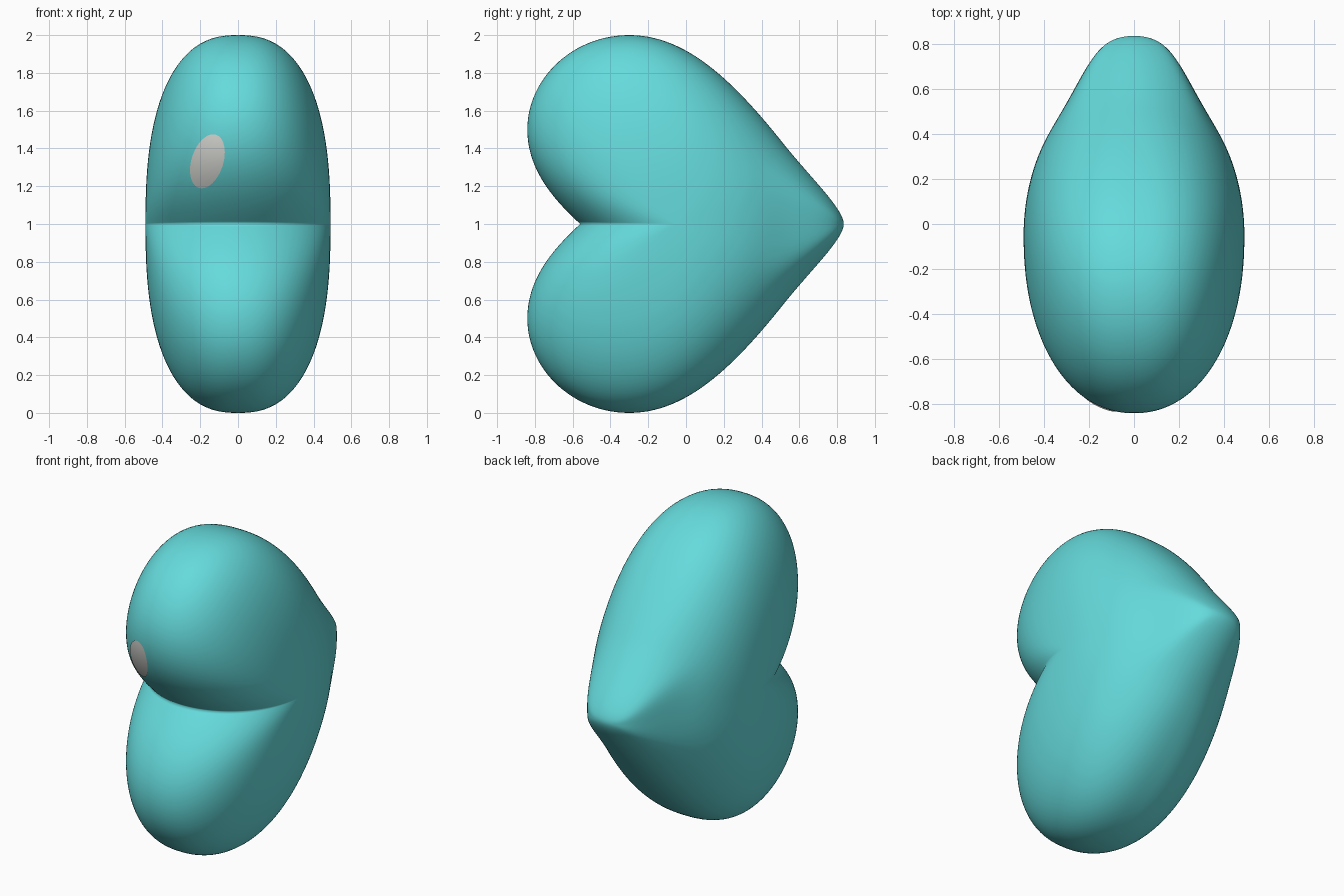
import bpy, bmesh, math
from mathutils import Vector
from mathutils.bvhtree import BVHTree
from mathutils.geometry import interpolate_bezier

if "Cube" in bpy.data.objects:
    bpy.data.objects.remove(bpy.data.objects["Cube"])


def material(name, color):
    m = bpy.data.materials.new(name)
    m.diffuse_color = (*color, 1)
    m.use_nodes = True
    m.node_tree.nodes["Principled BSDF"].inputs["Base Color"].default_value = m.diffuse_color
    return m


def make_object(name, bm, mat):
    bmesh.ops.recalc_face_normals(bm, faces=bm.faces)
    for f in bm.faces:
        f.smooth = True
    me = bpy.data.meshes.new(name)
    bm.to_mesh(me)
    bm.free()
    ob = bpy.data.objects.new(name, me)
    ob.location.z = 1
    me.materials.append(mat)
    bpy.context.collection.objects.link(ob)
    return ob


def fill_rings(bm, center, rings, closed):
    """Fan around the centre, then quads between successive rings."""
    n = len(rings[0])
    for i in range(n if closed else n - 1):
        j = (i + 1) % n
        bm.faces.new((center, rings[0][i], rings[0][j]))
        for a, b in zip(rings, rings[1:]):
            bm.faces.new((a[i], b[i], b[j], a[j]))


teal = material("teal", (0.13, 0.70, 0.71))
grey = material("light grey", (0.70, 0.70, 0.67))

# Upper half of the heart outline (y, z), from notch round the lobe to the tip
knots = [((-.56, 0), (-.69, .12), (-.84, .28), (-.84, .5)),
         ((-.84, .5), (-.84, .77), (-.60, 1), (-.30, 1)),
         ((-.30, 1), (0, 1), (.25, .76), (.52, .42)),
         ((.52, .42), (.66, .245), (.835, .08), (.835, 0))]
MID = -.05
polar = []                                         # (angle from the tip, radius)
for seg in knots:
    pts = interpolate_bezier(*[Vector(p) for p in seg], 28)
    for p in pts if not polar else pts[1:]:
        polar.append((math.atan2(p[1], p[0] - MID), math.hypot(p[0] - MID, p[1])))


def radius(angle):
    for (a1, r1), (a0, r0) in zip(polar, polar[1:]):
        if a0 <= angle <= a1:
            return r0 + (r1 - r0) * (angle - a0) / max(a1 - a0, 1e-9)
    return polar[0][1] if angle > 1 else polar[-1][1]


# Heart body: one quarter puffed up from the outline, mirrored left/right and up/down
HALF, RINGS = 0.49, 52
bm = bmesh.new()
center = bm.verts.new((HALF, MID, 0))
rings = []
for k in range(1, RINGS + 1):
    t = math.sin(math.pi / 2 * k / RINGS)
    last = k == RINGS
    # the point of the heart is rounded off more and more towards the middle
    blunt = 0 if last else math.radians(40 * math.tanh(((1 - t) / .34) ** 1.3 * 1.2))
    ring = []
    for angle, r in polar:
        if not last:
            r = radius((angle ** 4 + blunt ** 4) ** .25)
        n = 2 + .5 * math.sin(angle) ** 2          # fuller towards the top
        x = 0 if last else HALF * (1 - t ** n) ** (1 / n)
        ring.append(bm.verts.new((x, MID + t * r * math.cos(angle),
                                  t * r * math.sin(angle))))
    rings.append(ring)
fill_rings(bm, center, rings, False)
body = make_object("heart_body", bm, teal)
mirror = body.modifiers.new("mirror", 'MIRROR')
mirror.use_axis = (True, False, True)
mirror.use_clip = True
mirror.merge_threshold = 0.0005

# Oval spot: thin tilted ellipse laid on the front of the upper lobe
bpy.context.view_layer.update()
tree = BVHTree.FromObject(body, bpy.context.evaluated_depsgraph_get())
tilt = math.radians(18)


def on_lobe(u, v):
    x = -.162 + u * math.cos(tilt) + v * math.sin(tilt)
    z = .332 - u * math.sin(tilt) + v * math.cos(tilt)
    hit = tree.ray_cast(Vector((x, -3, z)), Vector((0, 1, 0)))[0]
    return hit + Vector((0, -.005, 0))


bm = bmesh.new()
center = bm.verts.new(on_lobe(0, 0))
rings = []
for k in range(1, 9):
    r = k / 8
    rings.append([bm.verts.new(on_lobe(.084 * r * math.cos(i * math.tau / 48),
                                       .148 * r * math.sin(i * math.tau / 48)))
                  for i in range(48)])
fill_rings(bm, center, rings, True)
bm.normal_update()
spot = make_object("oval_spot", bm, grey)
if spot.data.polygons[0].normal.y > 0:
    spot.data.flip_normals()
